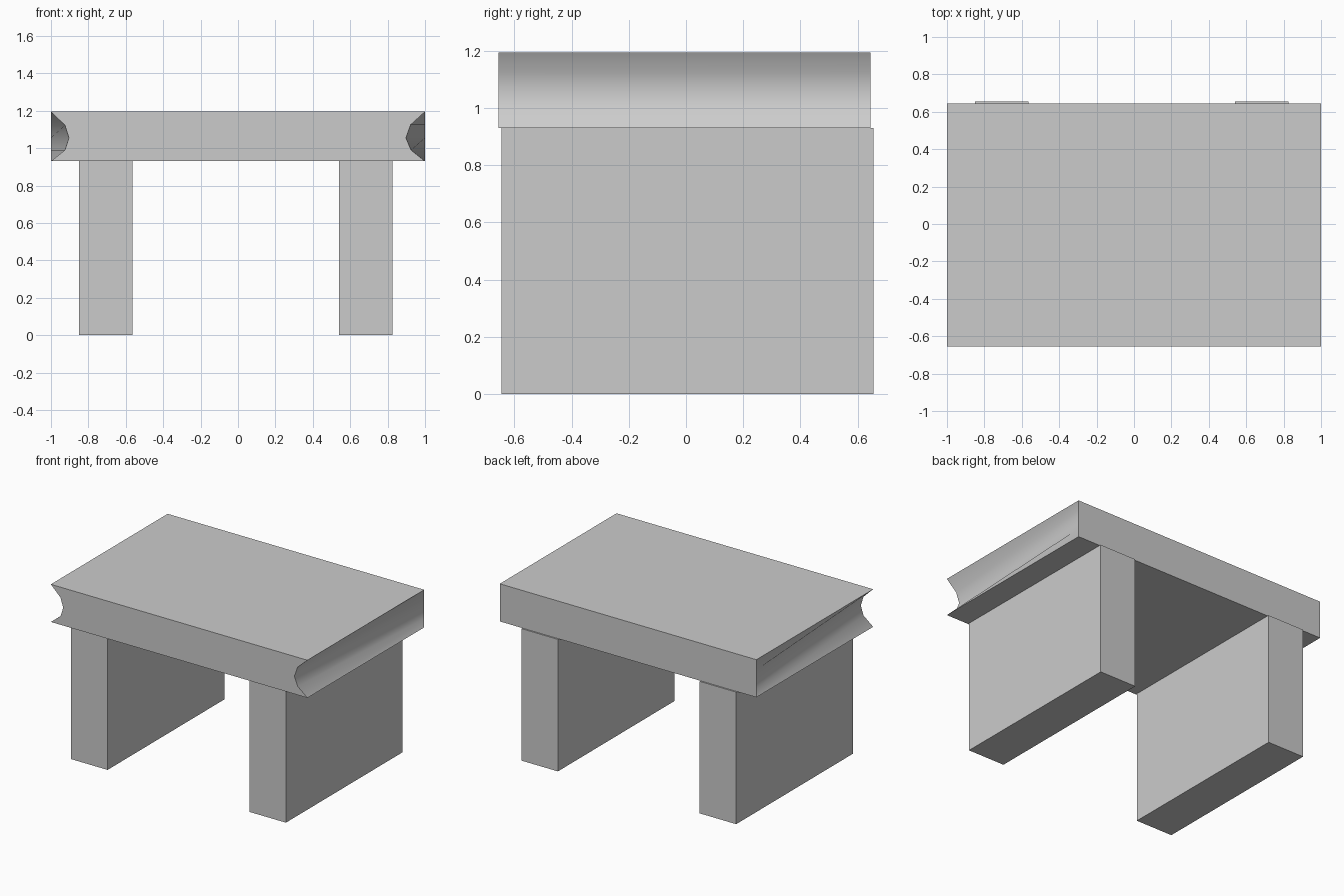
import bpy, bmesh

if "Cube" in bpy.data.objects:
    bpy.data.objects.remove(bpy.data.objects["Cube"])


def finish(name, bm):
    bmesh.ops.recalc_face_normals(bm, faces=bm.faces[:])
    mesh = bpy.data.meshes.new(name)
    bm.to_mesh(mesh)
    bm.free()
    obj = bpy.data.objects.new(name, mesh)
    bpy.context.collection.objects.link(obj)
    return obj


def box(name, x, y, z):
    bm = bmesh.new()
    bmesh.ops.create_cube(bm, size=1)
    for v in bm.verts:
        for i, (lo, hi) in enumerate((x, y, z)):
            v.co[i] = hi if v.co[i] > 0 else lo
    return finish(name, bm)


# Bench top: hollow end profiles at the front that fade to flat ends at the back
right = [(1, 0.93), (0.925, 0.99), (0.898, 1.055), (0.923, 1.125), (1, 1.195)]
left = [(-1, 1.195), (-0.925, 1.122), (-0.904, 1.055), (-0.925, 0.99), (-1, 0.93)]
outline = right + left
bm = bmesh.new()
front = [bm.verts.new((x, -0.655, z)) for x, z in outline]
back = [bm.verts.new((1 if x > 0 else -1, 0.645, z)) for x, z in outline]
bm.faces.new(front)
bm.faces.new(back[::-1])
n, half = len(outline), len(right)
for i in range(n):
    j = (i + 1) % n
    face = bm.faces.new((front[i], back[i], back[j], front[j]))
    face.smooth = i % half != half - 1  # only the hollow ends are smooth
finish("bench_top", bm)

# Slab legs
box("left_leg", (-0.85, -0.565), (-0.645, 0.655), (0, 0.93))
box("right_leg", (0.54, 0.825), (-0.645, 0.655), (0, 0.93))
